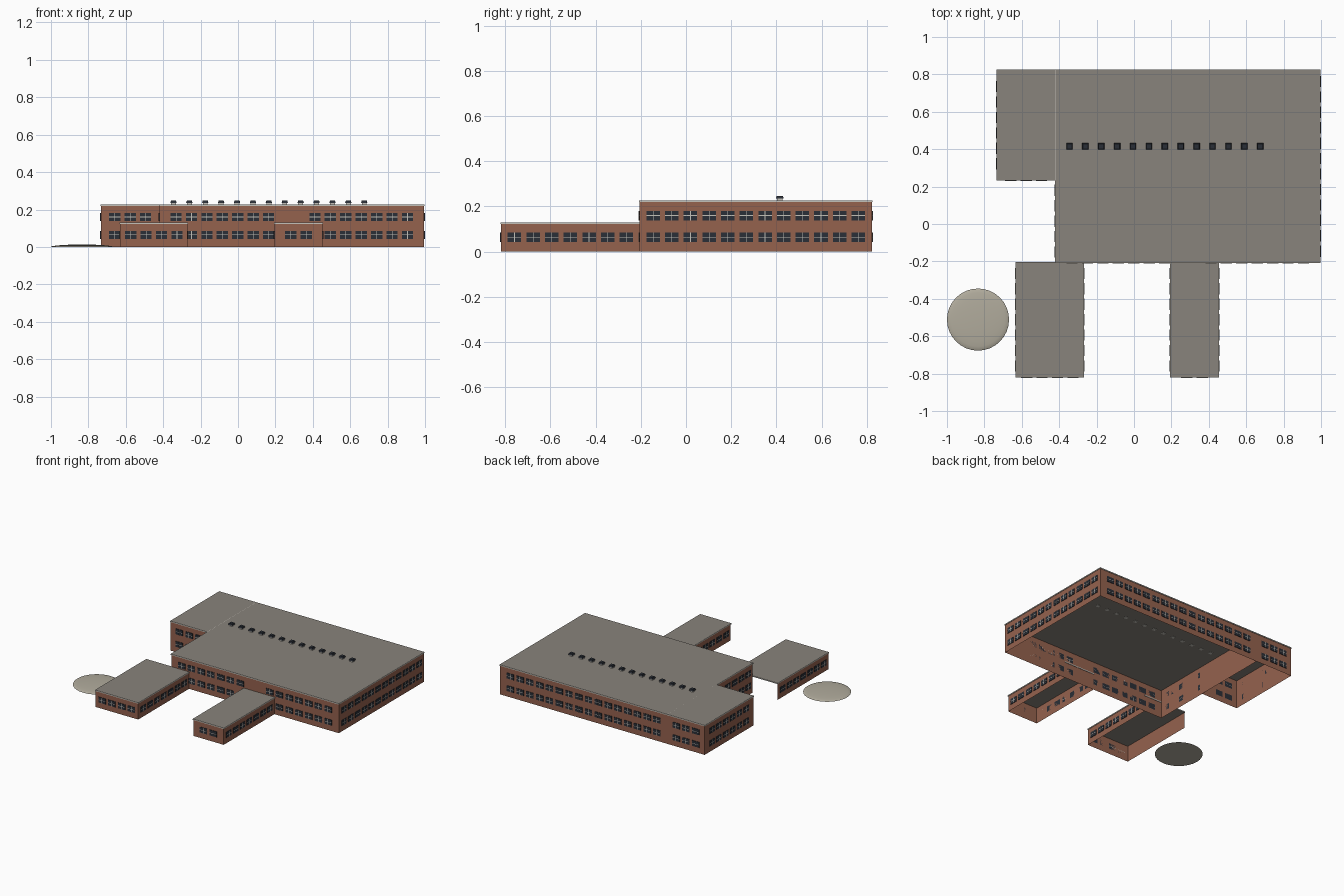
import bpy, bmesh, math
from mathutils import Vector, Matrix

cube = bpy.data.objects.get("Cube")
if cube:
    bpy.data.objects.remove(cube, do_unlink=True)


def material(name, rgb):
    m = bpy.data.materials.new(name)
    m.use_nodes = True
    m.diffuse_color = (*rgb, 1)
    bsdf = next(n for n in m.node_tree.nodes if n.type == 'BSDF_PRINCIPLED')
    bsdf.inputs["Base Color"].default_value = (*rgb, 1)
    return m


BRICK = material("brick", (0.30, 0.122, 0.076))
ROOF = material("roof_grey", (0.25, 0.228, 0.20))
TRIM = material("pale_trim", (0.56, 0.54, 0.49))
GLASS = material("dark_glass", (0.023, 0.028, 0.038))
GRAVEL = material("pale_gravel", (0.44, 0.41, 0.335))

PITCH, WIN_W, WIN_H, BAR = 0.0825, 0.06, 0.042, 0.003
LOWER, UPPER = 0.064, 0.16
TRIM_H, OVERHANG = 0.008, 0.003
UP = Vector((0, 0, 1))


def finish(name, bm, mats):
    mesh = bpy.data.meshes.new(name)
    bm.to_mesh(mesh)
    bm.free()
    for m in mats:
        mesh.materials.append(m)
    ob = bpy.data.objects.new(name, mesh)
    bpy.context.collection.objects.link(ob)
    return ob


def add_box(bm, center, size, mat=0, taper=1.0):
    geo = bmesh.ops.create_cube(bm, size=1)
    for v in geo['verts']:
        if v.co.z > 0:
            v.co.x *= taper
            v.co.y *= taper
        v.co = Vector(center) + v.co * Vector(size)
        for f in v.link_faces:
            f.material_index = mat


def walls(name, x0, x1, y0, y1, h, open_back=False):
    # Open-bottomed shell of single wall sheets
    bm = bmesh.new()
    loop = [(x0, y1), (x0, y0), (x1, y0), (x1, y1)]
    low = [bm.verts.new((x, y, 0)) for x, y in loop]
    top = [bm.verts.new((x, y, h - TRIM_H)) for x, y in loop]
    for i in range(3 if open_back else 4):
        j = (i + 1) % 4
        bm.faces.new((low[i], low[j], top[j], top[i]))
    finish(name + "_walls", bm, [BRICK])


def roof(name, x0, x1, y0, y1, h):
    # Flat slab with a pale edge
    bm = bmesh.new()
    add_box(bm, ((x0 + x1) / 2, (y0 + y1) / 2, h - TRIM_H / 2),
            (x1 - x0 + 2 * OVERHANG, y1 - y0 + 2 * OVERHANG, TRIM_H))
    bm.normal_update()
    flat = [f for f in bm.faces if abs(f.normal.z) > 0.5]
    sides = [f for f in bm.faces if f not in flat]
    for f in sides:
        f.material_index = 1
    rim = bmesh.ops.inset_individual(bm, faces=flat, thickness=OVERHANG)
    for f in rim['faces']:
        f.material_index = 1
    finish(name + "_roof", bm, [ROOF, TRIM])


def windows(name, start, end, floors, skip=()):
    # Evenly spaced, centred row on the outward side of a wall run
    a, b = Vector((*start, 0)), Vector((*end, 0))
    along = (b - a).normalized()
    out = along.cross(UP)
    length = (b - a).length
    count = int((length - 0.025) / PITCH)

    def extent(w, d, h):
        return [abs(along[i]) * w + abs(out[i]) * d + UP[i] * h for i in range(3)]

    bm = bmesh.new()
    for z in floors:
        for i in range(count):
            if i in skip:
                continue
            c = (a + b) / 2 + along * (i - (count - 1) / 2) * PITCH + UP * z
            add_box(bm, c + out * 0.002, extent(WIN_W, 0.004, WIN_H), 0)
            add_box(bm, c + out * 0.0025, extent(WIN_W, 0.005, BAR), 1)
            add_box(bm, c + out * 0.0025, extent(BAR, 0.005, WIN_H), 1)
    finish(name + "_windows", bm, [GLASS, TRIM])


# Building blocks
MAIN_H, WING_H = 0.227, 0.13
EAST, WEST, ANNEX_W = 0.995, -0.42, -0.733
BACK, FRONT, ANNEX_F, WING_F = 0.822, -0.205, 0.235, -0.818
BOTH = (LOWER, UPPER)
blocks = {
    "main_hall": (WEST, EAST, FRONT, BACK, MAIN_H, False),
    "annex": (ANNEX_W, WEST, ANNEX_F, BACK, MAIN_H, False),
    "wide_wing": (-0.63, -0.27, WING_F, FRONT, WING_H, True),
    "narrow_wing": (0.195, 0.452, WING_F, FRONT, WING_H, True),
}
for name, (x0, x1, y0, y1, h, open_back) in blocks.items():
    walls(name, x0, x1, y0, y1, h, open_back)
    roof(name, x0, x1, y0, y1, h)
    if open_back:
        windows(name + "_front", (x0, y0), (x1, y0), (LOWER,))
        windows(name + "_left", (x1, y0), (x1, y1), (LOWER,))
        windows(name + "_right", (x0, y1), (x0, y0), (LOWER,))

# Two-storey window rows
windows("main_front", (WEST, FRONT), (EAST, FRONT), BOTH, skip=(7, 8))
windows("main_left", (EAST, FRONT), (EAST, BACK), BOTH)
windows("main_back", (EAST, BACK), (WEST, BACK), BOTH)
windows("main_right", (WEST, ANNEX_F), (WEST, FRONT), BOTH)
windows("annex_front", (ANNEX_W, ANNEX_F), (WEST, ANNEX_F), BOTH)
windows("annex_back", (WEST, BACK), (ANNEX_W, BACK), BOTH)
windows("annex_right", (ANNEX_W, BACK), (ANNEX_W, ANNEX_F), BOTH)

# Row of roof vents
bm = bmesh.new()
for i in range(13):
    x = -0.345 + i * 0.085
    add_box(bm, (x, 0.415, MAIN_H), (0.026, 0.026, 0.02), 1)
    add_box(bm, (x, 0.415, MAIN_H + 0.014), (0.034, 0.034, 0.012), 0, taper=0.8)
finish("roof_vents", bm, [GLASS, TRIM])

# Low round gravel mound
bm = bmesh.new()
bmesh.ops.create_uvsphere(bm, u_segments=32, v_segments=12, radius=1)
bmesh.ops.bisect_plane(bm, geom=bm.verts[:] + bm.edges[:] + bm.faces[:],
                       plane_co=(0, 0, 0), plane_no=(0, 0, -1), clear_outer=True)
rim = [e for e in bm.edges if e.is_boundary]
bmesh.ops.contextual_create(bm, geom=rim)
bmesh.ops.transform(bm, verts=bm.verts, matrix=Matrix.Translation((-0.834, -0.511, 0))
                    @ Matrix.Diagonal((0.166, 0.166, 0.013, 1)))
mound = finish("gravel_mound", bm, [GRAVEL])
bpy.context.view_layer.objects.active = mound
mound.select_set(True)
bpy.ops.object.shade_smooth_by_angle(angle=math.radians(30))
